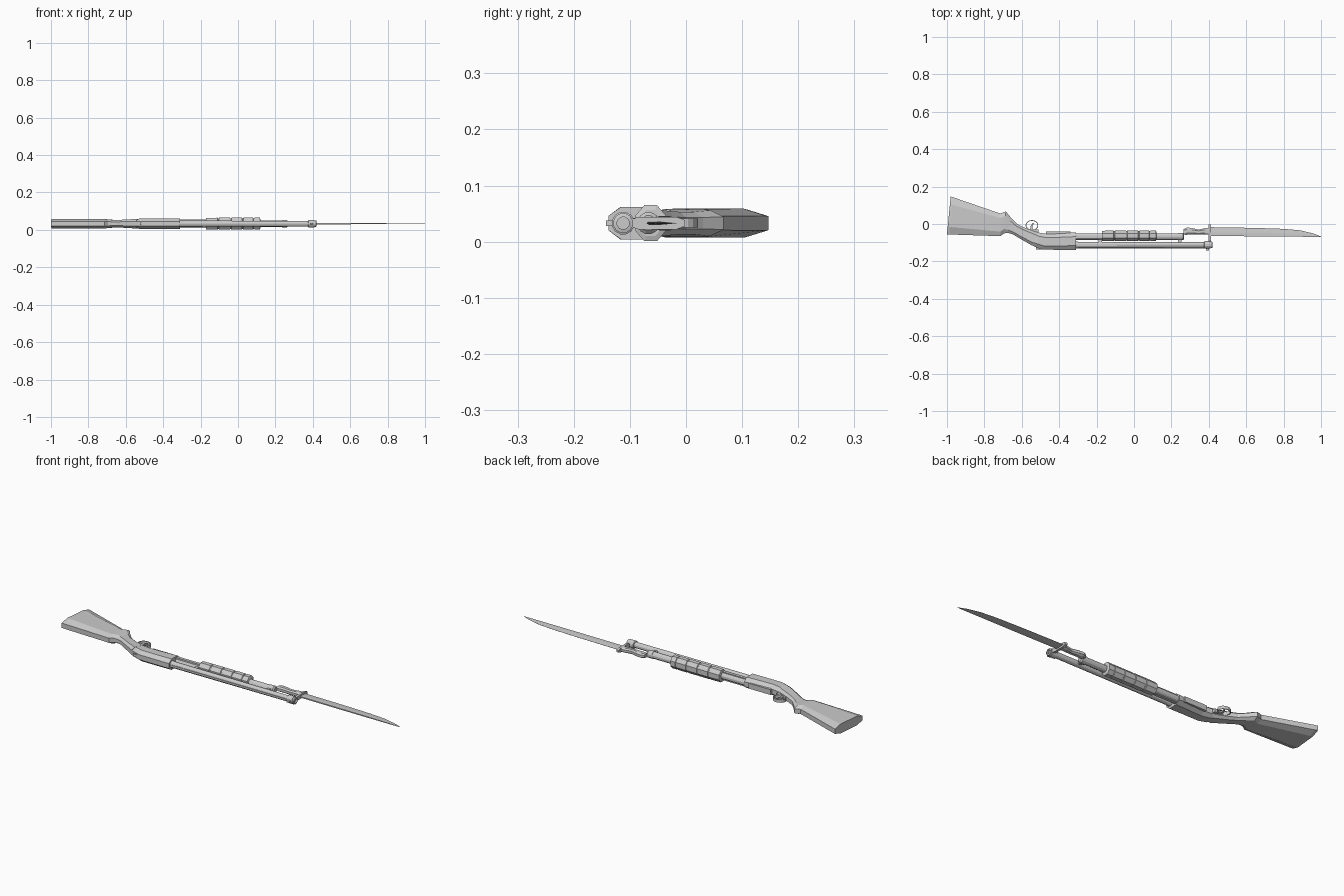
import bpy, bmesh, math
from mathutils import Vector

ZC = 0.033  # the gun lies on its side; this is its middle plane


def make(name, bm):
    bmesh.ops.recalc_face_normals(bm, faces=bm.faces)
    me = bpy.data.meshes.new(name)
    bm.to_mesh(me)
    bm.free()
    ob = bpy.data.objects.new(name, me)
    bpy.context.collection.objects.link(ob)
    return ob


def skin(name, rings, closed=False):
    """Join rings of points with quads, capping the ends unless closed."""
    bm = bmesh.new()
    vs = [[bm.verts.new(p) for p in r] for r in rings]
    n = len(vs[0])
    count = len(vs) if closed else len(vs) - 1
    for i in range(count):
        a, b = vs[i], vs[(i + 1) % len(vs)]
        for j in range(n):
            bm.faces.new((a[j], a[(j + 1) % n], b[(j + 1) % n], b[j]))
    if not closed:
        bm.faces.new(vs[0])
        bm.faces.new(vs[-1])
    return make(name, bm)


def oct_loft(name, stations, cut=0.2, flat=0.5):
    """Chamfered sections; station = (x low, y low, x high, y high, half width)."""
    rings = []
    for x0, y0, x1, y1, h in stations:
        shape = [(0, -flat), (0, flat), (cut, 1), (1 - cut, 1),
                 (1, flat), (1, -flat), (1 - cut, -1), (cut, -1)]
        rings.append([(x0 + (x1 - x0) * t, y0 + (y1 - y0) * t, ZC + h * k)
                      for t, k in shape])
    return skin(name, rings)


def lathe_x(name, y, profile, sides=12, squash=1.0):
    """Turned part along x; profile = (x, radius)."""
    rings = []
    for x, r in profile:
        rings.append([(x, y + r * squash * math.cos((j + .5) * math.tau / sides),
                       ZC + r * math.sin((j + .5) * math.tau / sides))
                      for j in range(sides)])
    return skin(name, rings)


def plate(name, pts, half):
    """Flat outline in the xy plane, extruded either side of the middle."""
    return skin(name, [[(x, y, ZC + s * half) for x, y in pts] for s in (-1, 1)])


def box(name, x0, x1, y0, y1, half):
    return plate(name, [(x0, y0), (x1, y0), (x1, y1), (x0, y1)], half)


# butt stock and grip
oct_loft("stock", [
    (-1.0, -0.055, -0.98, 0.147, 0.025),
    (-0.985, -0.056, -0.965, 0.142, 0.026),
    (-0.715, -0.065, -0.715, 0.056, 0.025),
    (-0.695, -0.050, -0.685, 0.067, 0.023),
    (-0.675, -0.048, -0.655, 0.030, 0.020),
    (-0.650, -0.054, -0.625, 0.000, 0.020),
    (-0.610, -0.078, -0.580, -0.022, 0.022),
    (-0.545, -0.115, -0.510, -0.048, 0.026)])

# receiver with rounded-off rear and front collar
oct_loft("receiver", [
    (-0.555, -0.108, -0.525, -0.042, 0.023),
    (-0.530, -0.122, -0.500, -0.048, 0.028),
    (-0.490, -0.137, -0.460, -0.053, 0.029),
    (-0.400, -0.138, -0.395, -0.050, 0.029),
    (-0.310, -0.138, -0.310, -0.045, 0.029)], 0.24, 0.45)
box("safety_button", -0.525, -0.495, -0.135, -0.115, 0.007)
box("loading_gate", -0.47, -0.34, -0.06, -0.041, 0.014)

# barrel, muzzle ring and sight
lathe_x("barrel", -0.112, [(-0.32, 0.019), (-0.29, 0.017), (0.395, 0.0155),
                           (0.395, 0.018), (0.418, 0.018), (0.42, 0.011),
                           (0.39, 0.011)])
box("top_rib", -0.32, 0.40, -0.131, -0.120, 0.005)
box("front_sight", 0.385, 0.402, -0.143, -0.122, 0.005)

# magazine tube and its cap
lathe_x("magazine_tube", -0.067, [(-0.32, 0.018), (0.235, 0.018), (0.235, 0.020),
                                  (0.262, 0.020), (0.268, 0.014)])
for x in (-0.19, 0.235):
    box("barrel_clamp", x, x + 0.018, -0.115, -0.065, 0.009)
box("action_bar", -0.32, -0.15, -0.078, -0.062, 0.022)

# pump handle with grooves
pump = [(-0.172, 0.024), (-0.17, 0.032)]
for gx in (-0.105, -0.04, 0.025, 0.085):
    pump += [(gx - 0.004, 0.033), (gx - 0.002, 0.030), (gx + 0.002, 0.030), (gx + 0.004, 0.033)]
pump += [(0.117, 0.033), (0.12, 0.024)]
lathe_x("pump_handle", -0.063, [(x, r * 1.05) for x, r in pump], 8, 0.86)

# trigger guard loop and trigger
rings = []
for i in range(16):
    a = i * math.tau / 16
    rings.append([(-0.546 + rx * math.cos(a), -0.007 + (rx - 0.006) * math.sin(a), ZC + z)
                  for rx, z in ((0.034, -0.008), (0.034, 0.008), (0.030, 0.008), (0.030, -0.008))])
skin("trigger_guard", rings, closed=True)
box("guard_foot", -0.56, -0.51, -0.055, -0.030, 0.009)
plate("trigger", [(-0.555, -0.035), (-0.540, -0.035), (-0.543, -0.012),
                  (-0.535, 0.006), (-0.541, 0.006), (-0.552, -0.010)], 0.004)

# bayonet handle
oct_loft("bayonet_handle", [
    (0.264, -0.055, 0.264, -0.028, 0.010),
    (0.275, -0.058, 0.285, -0.018, 0.013),
    (0.305, -0.056, 0.310, -0.022, 0.013),
    (0.345, -0.057, 0.345, -0.030, 0.012),
    (0.380, -0.056, 0.380, -0.022, 0.012),
    (0.402, -0.057, 0.402, -0.020, 0.012)], 0.25)

# crossguard reaching to the barrel
oct_loft("bayonet_crossguard", [
    (0.398, -0.100, 0.398, -0.002, 0.011),
    (0.411, -0.100, 0.411, -0.002, 0.011)], 0.15)
lathe_x("bayonet_ring", -0.112, [(0.375, 0.016), (0.377, 0.0205), (0.409, 0.0205), (0.411, 0.016)])

# blade: thick spine tapering to a thin edge
rings = []
for x, lo, hi, h in ((0.405, -0.064, -0.017, 0.0030), (0.65, -0.066, -0.021, 0.0028),
                     (0.80, -0.067, -0.026, 0.0025), (0.89, -0.068, -0.034, 0.0020),
                     (0.96, -0.069, -0.051, 0.0014), (1.0, -0.070, -0.067, 0.0005)):
    mid = lo + (hi - lo) * 0.4
    rings.append([(x, lo, ZC - h), (x, mid, ZC - h), (x, hi, ZC - 0.0003),
                  (x, hi, ZC + 0.0003), (x, mid, ZC + h), (x, lo, ZC + h)])
skin("bayonet_blade", rings)
